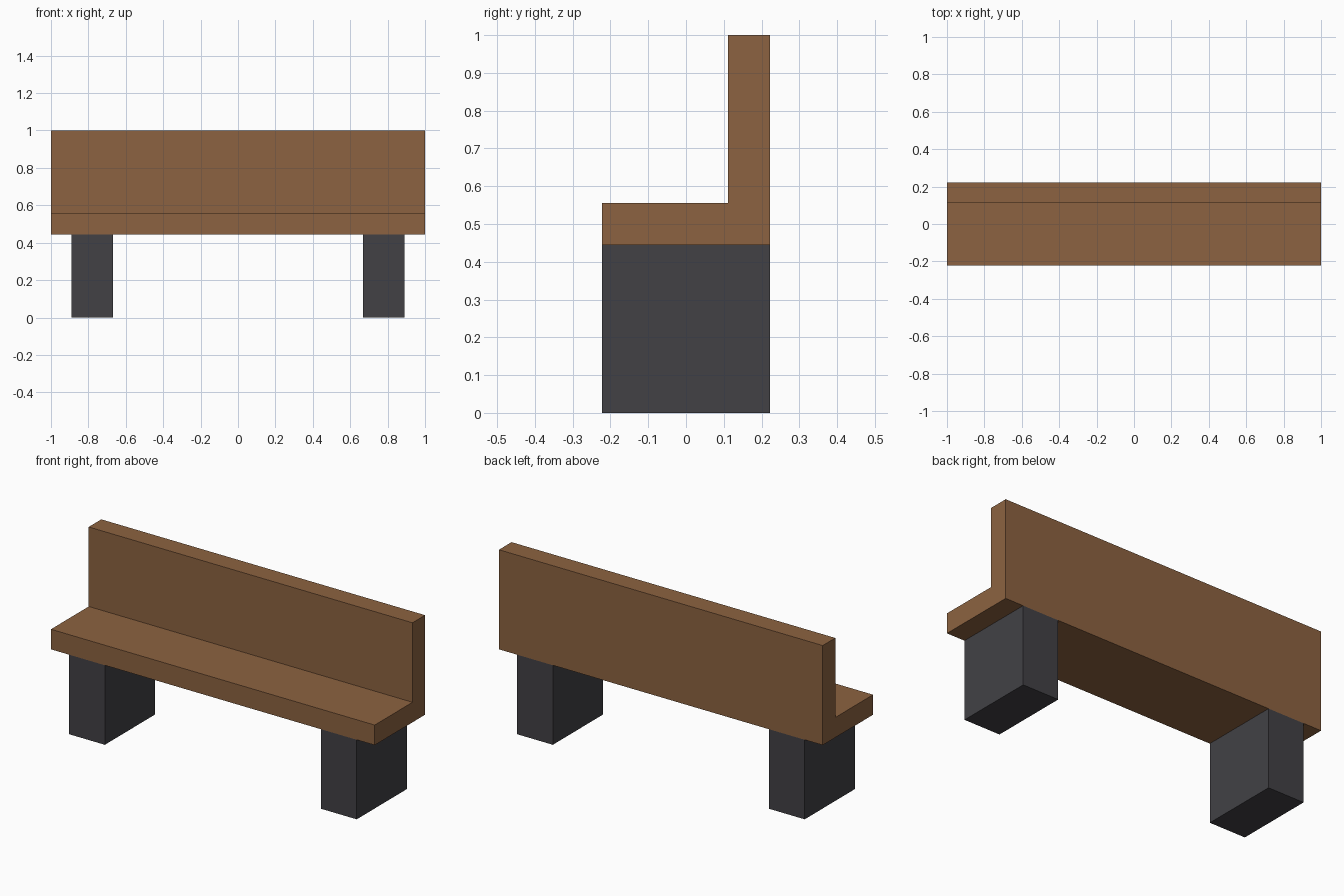
import bpy
import bmesh

cube = bpy.data.objects.get("Cube")
if cube:
    bpy.data.objects.remove(cube, do_unlink=True)


def make_material(name, rgb):
    mat = bpy.data.materials.new(name)
    mat.use_nodes = True
    color = (*rgb, 1.0)
    mat.diffuse_color = color
    mat.node_tree.nodes["Principled BSDF"].inputs["Base Color"].default_value = color
    return mat


def extrude_profile(name, profile, x_min, x_max, mat):
    """Sweep a side profile of (y, z) points along x."""
    bm = bmesh.new()
    face = bm.faces.new([bm.verts.new((x_min, y, z)) for y, z in profile])
    swept = bmesh.ops.extrude_face_region(bm, geom=[face])["geom"]
    verts = [v for v in swept if isinstance(v, bmesh.types.BMVert)]
    bmesh.ops.translate(bm, verts=verts, vec=(x_max - x_min, 0, 0))
    bmesh.ops.recalc_face_normals(bm, faces=bm.faces)
    mesh = bpy.data.meshes.new(name)
    bm.to_mesh(mesh)
    bm.free()
    mesh.materials.append(mat)
    obj = bpy.data.objects.new(name, mesh)
    bpy.context.collection.objects.link(obj)
    return obj


wood = make_material("brown_wood", (0.265, 0.124, 0.052))
metal = make_material("dark_grey", (0.054, 0.053, 0.060))

half_depth = 0.222
back_front = 0.111
leg_top = 0.444
seat_top = 0.556

# Seat and backrest as one L-shaped board
extrude_profile("seat_and_backrest", [
    (-half_depth, leg_top), (half_depth, leg_top), (half_depth, 1.0),
    (back_front, 1.0), (back_front, seat_top), (-half_depth, seat_top),
], -1.0, 1.0, wood)

# Block legs, one near each end
leg_profile = [(-half_depth, 0), (half_depth, 0),
               (half_depth, leg_top), (-half_depth, leg_top)]
for name, x in (("right_leg", -0.778), ("left_leg", 0.778)):
    extrude_profile(name, leg_profile, x - 0.111, x + 0.111, metal)
